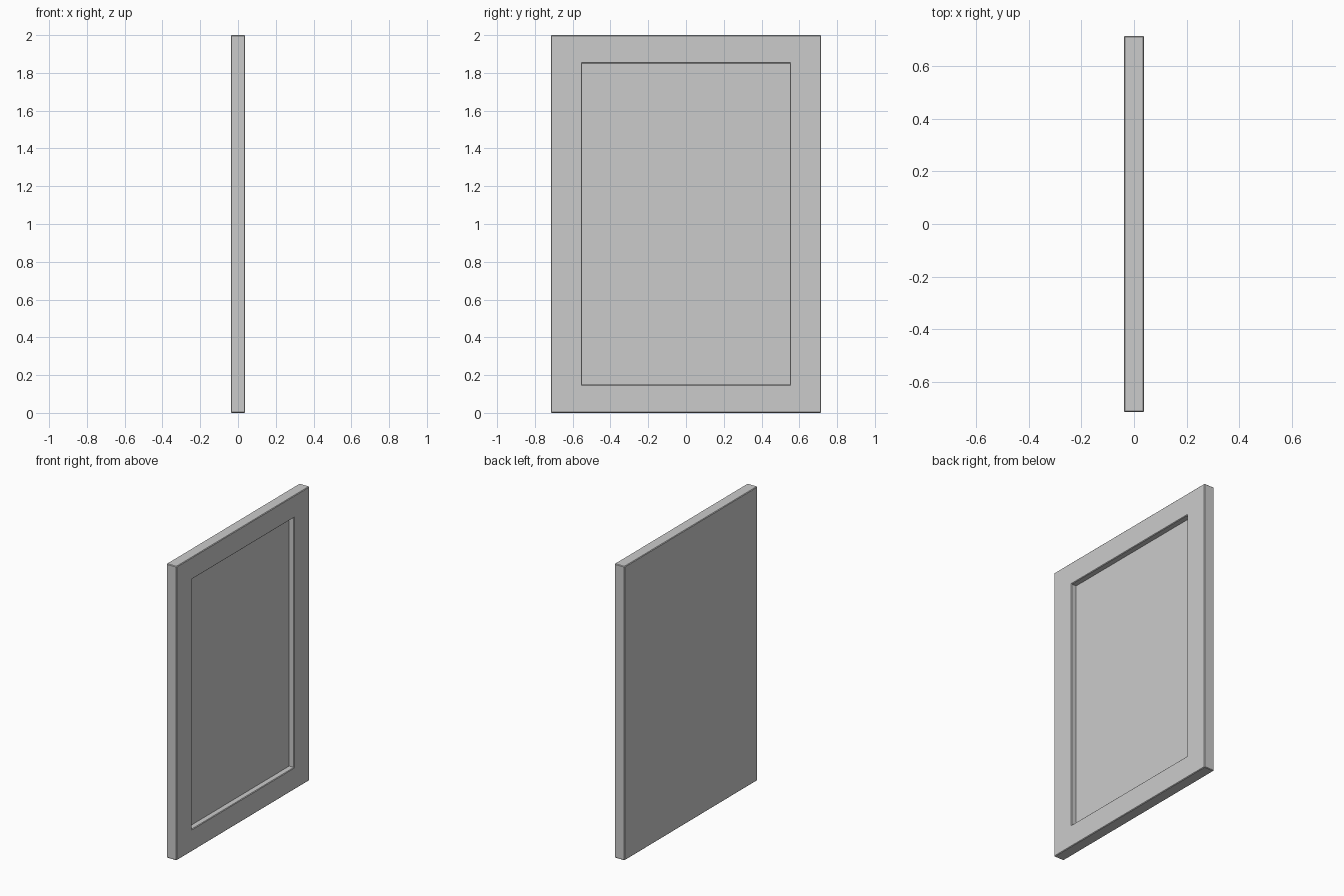
import bpy, bmesh

if "Cube" in bpy.data.objects:
    bpy.data.objects.remove(bpy.data.objects["Cube"])

# Overall panel and recess dimensions
HALF_T, HALF_W, HEIGHT = 0.038, 0.715, 2.0
REC_W, BORDER, DEPTH = 0.55, 0.15, 0.038
BEVEL = 0.004


def loop(bm, x, w, z0, z1):
    """Rectangle of vertices in the plane at x."""
    return [bm.verts.new((x, y, z)) for y, z in ((-w, z0), (w, z0), (w, z1), (-w, z1))]


def bridge(bm, a, b):
    for i in range(4):
        j = (i + 1) % 4
        bm.faces.new((a[i], a[j], b[j], b[i]))


# Panel: nested rectangles from the plain back face to the recessed floor
bm = bmesh.new()
rings = [
    loop(bm, -HALF_T, HALF_W, 0, HEIGHT),
    loop(bm, HALF_T, HALF_W, 0, HEIGHT),
    loop(bm, HALF_T, REC_W, BORDER, HEIGHT - BORDER),
    loop(bm, HALF_T - DEPTH, REC_W, BORDER, HEIGHT - BORDER),
]
for a, b in zip(rings, rings[1:]):
    bridge(bm, a, b)
bm.faces.new(rings[0])
bm.faces.new(rings[-1])
bmesh.ops.recalc_face_normals(bm, faces=bm.faces)

# Slightly eased outer edges and recess lip
floor = set(rings[-1])
edges = [e for e in bm.edges if len(floor.intersection(e.verts)) == 0]
edges = [e for e in edges if e.calc_face_angle(0) > 0.5]
bmesh.ops.bevel(bm, geom=edges, offset=BEVEL, segments=1, affect='EDGES', profile=0.5)

mesh = bpy.data.meshes.new("recessed_panel")
bm.to_mesh(mesh)
bm.free()
panel = bpy.data.objects.new("recessed_panel", mesh)
bpy.context.collection.objects.link(panel)
